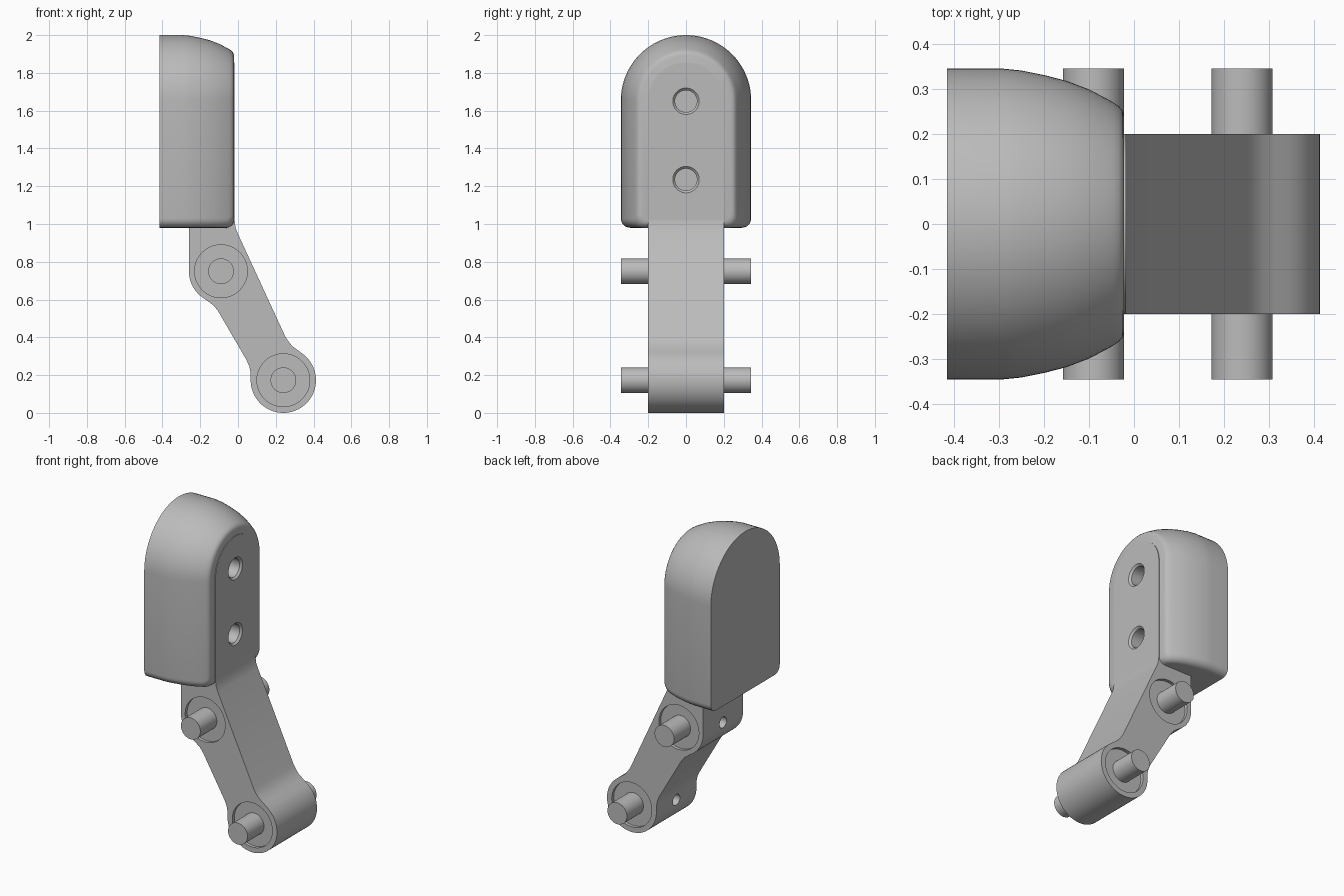
import bpy, bmesh
from math import sin, cos, pi, radians
from mathutils import Matrix, Vector

cube = bpy.data.objects.get("Cube")
if cube:
    bpy.data.objects.remove(cube, do_unlink=True)

grey = bpy.data.materials.new("plain_grey")
grey.use_nodes = True
COLOUR = (0.5, 0.5, 0.5, 1)
grey.diffuse_color = COLOUR
grey.node_tree.nodes["Principled BSDF"].inputs["Base Color"].default_value = COLOUR


def finish(name, bm):
    bmesh.ops.recalc_face_normals(bm, faces=bm.faces)
    mesh = bpy.data.meshes.new(name)
    bm.to_mesh(mesh)
    bm.free()
    mesh.materials.append(grey)
    ob = bpy.data.objects.new(name, mesh)
    bpy.context.collection.objects.link(ob)
    return ob


def loft(name, rings):
    """Skin a list of equal-length point rings and cap both ends."""
    bm = bmesh.new()
    rows = [[bm.verts.new(p) for p in ring] for ring in rings]
    n = len(rows[0])
    for a, b in zip(rows, rows[1:]):
        for i in range(n):
            j = (i + 1) % n
            bm.faces.new((a[i], a[j], b[j], b[i]))
    bm.faces.new(rows[0])
    bm.faces.new(rows[-1])
    return finish(name, bm)


def rod(name, start, end, r1, r2=None):
    """Cylinder or cone between two points."""
    a, b = Vector(start), Vector(end)
    turn = (b - a).to_track_quat('Z', 'Y').to_matrix().to_4x4()
    bm = bmesh.new()
    bmesh.ops.create_cone(bm, cap_ends=True, segments=48, radius1=r1,
                          radius2=r1 if r2 is None else r2, depth=(b - a).length,
                          matrix=Matrix.Translation((a + b) / 2) @ turn)
    return finish(name, bm)


def cut(ob, cutters):
    bpy.context.view_layer.objects.active = ob
    for c in cutters:
        mod = ob.modifiers.new("cut", 'BOOLEAN')
        mod.operation, mod.solver, mod.object = 'DIFFERENCE', 'EXACT', c
        bpy.ops.object.modifier_apply(modifier=mod.name)
        bpy.data.objects.remove(c, do_unlink=True)


def smooth(ob):
    bpy.ops.object.select_all(action='DESELECT')
    ob.select_set(True)
    bpy.context.view_layer.objects.active = ob
    bpy.ops.object.shade_smooth_by_angle(angle=radians(32))


def arc(cx, cz, r, start, end, steps):
    span = [radians(start + (end - start) * i / steps) for i in range(steps + 1)]
    return [(cx + r * cos(t), cz + r * sin(t)) for t in span]


def arch(x, half, bottom, corner):
    """Round-topped outline in the yz plane with rounded lower corners."""
    pts = arc(0, 1.655, half, 0, 180, 40)
    pts += arc(corner - half, bottom + corner, corner, 180, 270, 6)
    pts += arc(half - corner, bottom + corner, corner, 270, 360, 6)
    return [(x, y, z) for y, z in pts]


# Domed pad: x position, side inset, bottom inset
FACE = -0.018
stations = [(-0.415, 0, 0), (-0.29, 0, 0), (-0.25, .004, 0), (-0.2, .014, 0),
            (-0.15, .027, 0), (-0.1, .046, 0), (-0.06, .067, 0), (-0.046, .075, .004),
            (-0.034, .083, .012), (-0.026, .092, .021), (-0.022, .105, .035)]
pad = loft("pad", [arch(x, 0.345 - d, 0.98 + e, 0.05) for x, d, e in stations])

# Mounting plate let into the pad
plate = loft("mounting_plate", [arch(x, 0.2, 1.02, 0.001) for x in (-0.26, FACE)])

# Bolt holes with a small chamfer
for z in (1.65, 1.235):
    cut(pad, [rod("cutter", (-0.25, 0, z), (0.1, 0, z), 0.09)])
    cut(plate, [rod("cutter", (-0.2, 0, z), (0.1, 0, z), 0.058),
                rod("cutter", (FACE - 0.013, 0, z), (FACE + 0.013, 0, z), 0.057, 0.083)])

# Cranked arm, profile in the xz plane
UPPER, LOWER = (-0.09, 0.75), (0.24, 0.173)
profile = [(FACE, 1.02), (-0.26, 1.02)]
profile += arc(*UPPER, 0.17, 180, 236, 12)
profile += [(-0.155, 0.588), (-0.128, 0.567), (-0.105, 0.538)]
profile += [(0.045, 0.28), (0.06, 0.247), (0.067, 0.21)]
profile += arc(*LOWER, 0.173, 180, 413, 44)
profile += [(0.315, 0.333), (0.286, 0.355), (0.266, 0.38), (0.25, 0.405)]
profile += [(0, 0.947), (-0.013, 0.98)]
arm = loft("arm", [[(x, y, z) for x, z in profile] for y in (-0.2, 0.2)])

# Round recesses, rear set-screw holes and cross pins
for label, (x, z) in (("upper", UPPER), ("lower", LOWER)):
    cut(arm, [rod("cutter", (x, s * 0.18, z), (x, s * 0.25, z), 0.14) for s in (-1, 1)])
    cut(arm, [rod("cutter", (x - 0.3, 0, z), (x - 0.07, 0, z), 0.035)])
    smooth(rod(label + "_pin", (x, -0.345, z), (x, 0.345, z), 0.068))

for ob in (pad, plate, arm):
    smooth(ob)
